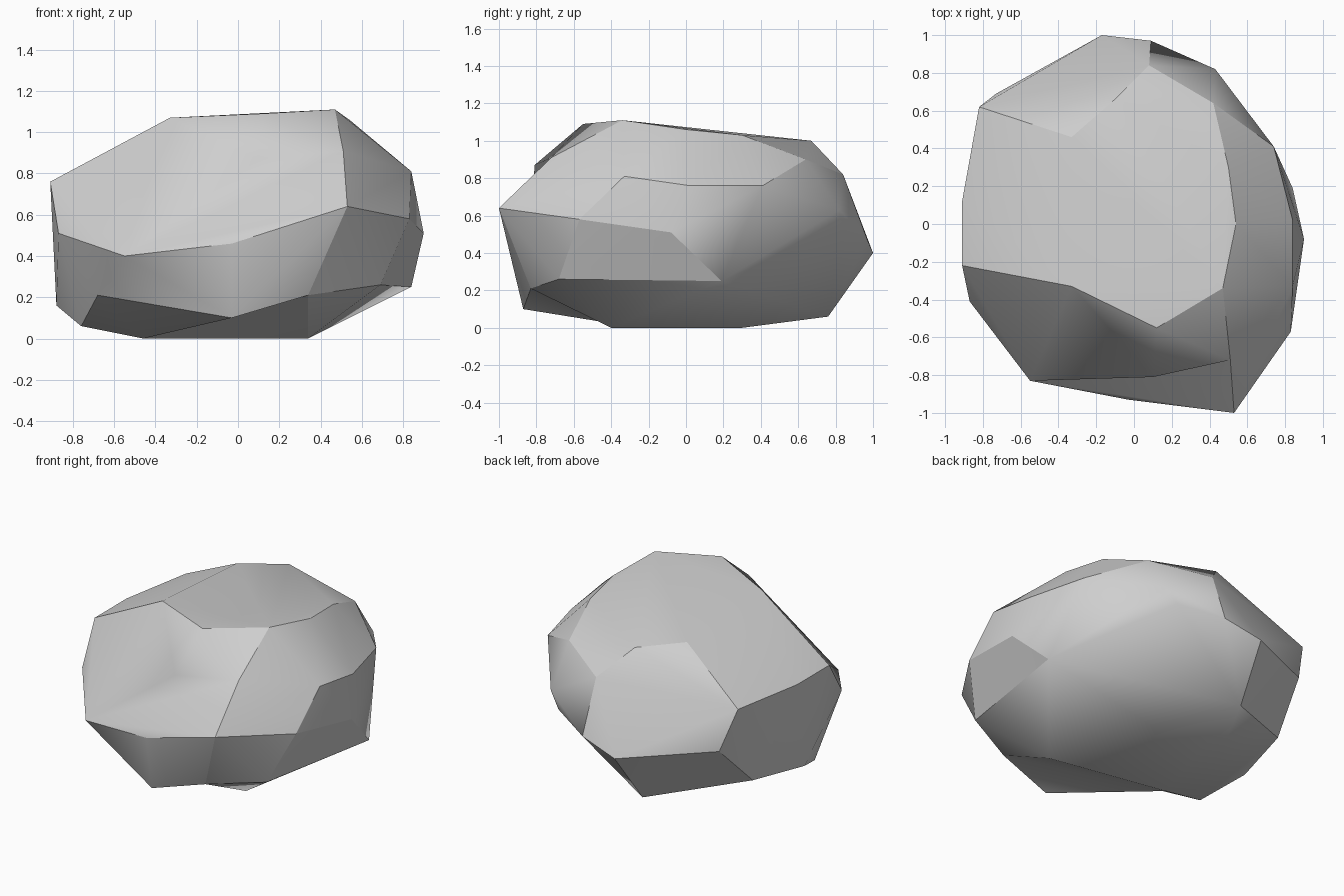
import bpy, bmesh

default_cube = bpy.data.objects.get("Cube")
if default_cube:
    bpy.data.objects.remove(default_cube, do_unlink=True)

# Corners of the rock, lettered so that the broken edges can be spelled out
base_corners = {
    "b": (.34, -.4, 0), "X": (-.46, -.25, 0), "a": (.1, .3, 0),
}
lower_corners = {
    "s": (-.76, -.28, .06), "T": (-.03, -.87, .1), "U": (.34, -.83, .21),
    "N": (.69, -.68, .26), "O": (.84, .19, .25), "R": (-.21, .76, .06),
    "W": (-.79, .42, .2), "S": (-.88, 0, .16), "V": (-.68, -.54, .21),
}
middle_corners = {
    "A": (-.87, -.41, .51), "B": (-.55, -.83, .4), "C": (-.03, -.93, .46),
    "D": (.53, -1, .64), "E": (.83, -.57, .58), "L": (.9, -.08, .51),
    "Y": (.43, .82, .63), "y": (.36, .84, .53), "t": (.09, .97, .47),
    "Q": (-.17, 1, .4), "P": (-.73, .69, .48),
}
shoulder_corners = {
    "F": (-.91, -.22, .76), "f": (-.91, .12, .76), "g": (-.82, .62, .76),
    "h": (.08, .84, .82), "n": (.74, .41, .76), "m": (.84, .02, .76),
    "M": (.84, -.33, .81), "J": (.51, -.72, .91), "z": (.1, -.81, .87),
}
crown_corners = {
    "G": (-.33, -.33, 1.07), "H": (.12, -.55, 1.09), "I": (.47, -.34, 1.11),
    "K": (.54, 0, 1.06), "k": (.5, .3, 1.03), "c": (.42, .64, .9),
    "r": (-.09, .67, 1), "q": (-.33, .46, 1.02),
}

# Ridges that are turned the other way to form shallow hollows
hollow_ridges = ["Dz", "Tb", "Ts"]

# Crisp edges, each a run of neighbouring corners
crisp_edges = [
    "ABCDE", "FGHIKkch", "DJI", "EMmnc",       # front and crown rims
    "AFfgPWSs", "gqrhtQP", "QRW",              # left side and back facets
    "sVTUN", "DU", "ENO", "ELO", "UbXT",       # lower front and right facets
]


def make_material(name, colour):
    """One plain colour for both the viewport and a render."""
    material = bpy.data.materials.new(name)
    material.use_nodes = True
    material.diffuse_color = colour
    shader = next(node for node in material.node_tree.nodes
                  if node.type == "BSDF_PRINCIPLED")
    shader.inputs["Base Color"].default_value = colour
    shader.inputs["Roughness"].default_value = .9
    return material


def find_edge(bm, verts, start, end):
    """The edge between two lettered corners, if there is one."""
    pair = (verts[start], verts[end])
    return bm.edges.get(pair) if all(v.is_valid for v in pair) else None


def make_rock(name, corners, hollows, crisp_runs, material):
    """Wrap a skin around the corners, soft except along the crisp runs."""
    bm = bmesh.new()
    verts = {letter: bm.verts.new(place) for letter, place in corners.items()}
    result = bmesh.ops.convex_hull(bm, input=bm.verts[:])
    unused = {item for item in result["geom_interior"] + result["geom_unused"]
              if isinstance(item, bmesh.types.BMVert)}
    bmesh.ops.delete(bm, geom=list(unused), context="VERTS")
    bmesh.ops.recalc_face_normals(bm, faces=bm.faces[:])
    for start, end in hollows:
        ridge = find_edge(bm, verts, start, end)
        if ridge:
            bmesh.utils.edge_rotate(ridge, True)
    for face in bm.faces:
        face.smooth = True
    for run in crisp_runs:
        for start, end in zip(run, run[1:]):
            edge = find_edge(bm, verts, start, end)
            if edge:
                edge.smooth = False
    mesh = bpy.data.meshes.new(name)
    bm.to_mesh(mesh)
    bm.free()
    mesh.materials.append(material)
    rock = bpy.data.objects.new(name, mesh)
    bpy.context.collection.objects.link(rock)


# Boulder in a single stone colour
stone_grey = make_material("stone_grey", (.62, .62, .62, 1))
all_corners = {**base_corners, **lower_corners, **middle_corners,
               **shoulder_corners, **crown_corners}
make_rock("boulder", all_corners, hollow_ridges, crisp_edges, stone_grey)
